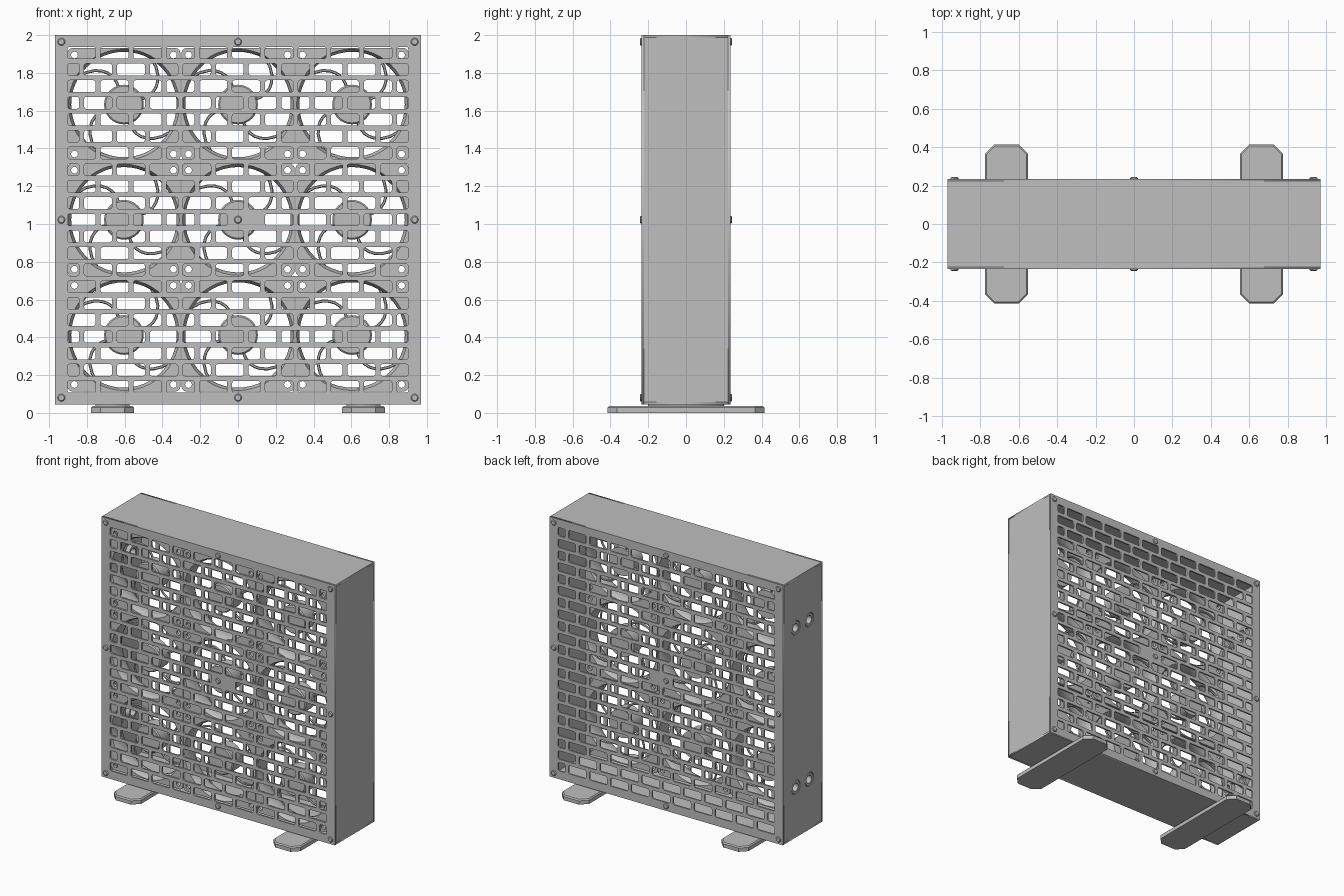
import bpy, bmesh
from math import sin, cos, pi

if "Cube" in bpy.data.objects:
    bpy.data.objects.remove(bpy.data.objects["Cube"])

GREY = (0.52, 0.52, 0.52, 1)
mat = bpy.data.materials.new("plain grey")
mat.use_nodes = True
mat.diffuse_color = GREY
mat.node_tree.nodes["Principled BSDF"].inputs["Base Color"].default_value = GREY

HW, HD, Z0, Z1 = 0.97, 0.235, 0.045, 2.0     # case half width, half depth, bottom, top
MID, HH = (Z0 + Z1) / 2, (Z1 - Z0) / 2
SKIN = 0.012
FRONT = (pi / 2, 0, 0)                       # local +z faces the front
SIDE = (pi / 2, 0, pi / 2)                   # local +z faces +x
made = []


def place(name, mesh, loc=(0, 0, 0), rot=(0, 0, 0)):
    if not mesh.materials:
        mesh.materials.append(mat)
    ob = bpy.data.objects.new(name, mesh)
    bpy.context.scene.collection.objects.link(ob)
    ob.location, ob.rotation_euler = loc, rot
    made.append(ob)
    return ob


def curve_mesh(name, curve):
    tmp = bpy.data.objects.new(name, curve)
    bpy.context.scene.collection.objects.link(tmp)
    mesh = bpy.data.meshes.new_from_object(
        tmp.evaluated_get(bpy.context.evaluated_depsgraph_get()))
    bpy.data.objects.remove(tmp)
    mesh.name = name
    return mesh


def add_spline(curve, pts, closed=True):
    s = curve.splines.new('POLY')
    s.points.add(len(pts) - 1)
    for p, co in zip(s.points, pts):
        p.co = (*co, 0, 1)
    s.use_cyclic_u = closed


def plate(name, loops, thick):
    """Flat sheet: the first loop is the outline, the rest are holes."""
    c = bpy.data.curves.new(name, 'CURVE')
    c.dimensions, c.fill_mode, c.extrude = '2D', 'BOTH', thick / 2
    for pts in loops:
        add_spline(c, pts)
    return curve_mesh(name, c)


def circle(x, y, r, n=24):
    return [(x + r * cos(2 * pi * i / n), y + r * sin(2 * pi * i / n)) for i in range(n)]


def rect(x, y, hw, hh, r=0.0, n=3):
    if not r:
        return [(x - hw, y - hh), (x + hw, y - hh), (x + hw, y + hh), (x - hw, y + hh)]
    pts = []
    for q, (sx, sy) in enumerate([(1, 1), (-1, 1), (-1, -1), (1, -1)]):
        for i in range(n + 1):
            a = (q + i / n) * pi / 2
            pts.append((x + sx * (hw - r) + r * cos(a), y + sy * (hh - r) + r * sin(a)))
    return pts


def lathe(name, profile, closed=False, n=48):
    bm = bmesh.new()
    rings = [[bm.verts.new((x, y, z)) for x, y in circle(0, 0, r, n)] for r, z in profile]
    for k in range(len(rings) if closed else len(rings) - 1):
        a, b = rings[k], rings[(k + 1) % len(rings)]
        for i in range(n):
            j = (i + 1) % n
            bm.faces.new((a[i], a[j], b[j], b[i]))
    if not closed:
        bm.faces.new(rings[0])
        bm.faces.new(rings[-1])
    bmesh.ops.recalc_face_normals(bm, faces=bm.faces)
    mesh = bpy.data.meshes.new(name)
    bm.to_mesh(mesh)
    bm.free()
    return mesh


# Brick-pattern grilles, front and back
ROWS, PITCH_X, PITCH_Z, SLOT_H, GAP = 21, 0.1743, 0.0884, 0.063, 0.0265
FULL, HALF = PITCH_X - GAP, PITCH_X / 2 - GAP
loops = [rect(0, 0, HW, HH)]
for row in range(ROWS):
    widths = [FULL] * 10 + [HALF]
    if row % 2:
        widths.reverse()
    x = -0.902
    for w in widths:
        # the middle slot stays solid to carry the centre screw
        if not (row == ROWS // 2 and x < 0 < x + w):
            loops.append(rect(x + w / 2, (ROWS // 2 - row) * PITCH_Z, w / 2, SLOT_H / 2, 0.012))
        x += w + GAP
grille = plate("grille", loops, SKIN)
place("front_grille", grille, (0, -HD + SKIN / 2, MID), FRONT)
place("back_grille", grille, (0, HD - SKIN / 2, MID), FRONT)

# Case walls, with four port holes in the right wall
inner_d = HD - SKIN
cap = plate("cap_panel", [rect(0, 0, HW, inner_d)], SKIN)
place("top_panel", cap, (0, 0, Z1 - SKIN / 2))
place("bottom_panel", cap, (0, 0, Z0 + SKIN / 2))
wall = rect(0, 0, inner_d, HH - SKIN)
ports = [(y, z) for y in (-0.08, 0.08) for z in (-0.6, 0.6)]
place("left_panel", plate("left_panel", [wall], SKIN), (HW - SKIN / 2, 0, MID), SIDE)
place("right_panel", plate("right_panel", [wall] + [circle(y, z, 0.052) for y, z in ports], SKIN),
      (-HW + SKIN / 2, 0, MID), SIDE)
fitting = lathe("port_fitting", [(0.048, -0.02), (0.048, 0.02), (0.03, 0.02), (0.03, -0.02)], True, 24)
for y, z in ports:
    place("port_fitting", fitting, (-HW + 0.022, y, MID + z), SIDE)

# Domed screws on both grilles
screw = lathe("screw", [(0.02, -0.004), (0.02, 0.004), (0.015, 0.009)], n=16)
for sx in (-1, 0, 1):
    for sz in (-1, 0, 1):
        for sy in (-1, 1):
            place("screw", screw, (sx * 0.935, sy * HD, MID + sz * 0.942), (-sy * pi / 2, 0, 0))

# Fan parts: flanges with corner holes, flared ring, hub and curved struts
corners = [circle(sx * 0.262, sy * 0.262, 0.018, 12) for sx in (-1, 1) for sy in (-1, 1)]
flange = plate("fan_flange", [rect(0, 0, 0.3, 0.3, 0.03), circle(0, 0, 0.294, 48)] + corners, 0.02)
ring = lathe("fan_ring", [(0.294, 0.0625), (0.284, 0.045), (0.279, 0.02), (0.279, -0.02),
                          (0.284, -0.045), (0.294, -0.0625), (0.298, -0.0625), (0.298, 0.0625)], True)
hub = lathe("fan_hub", [(0.105, -0.0625), (0.105, 0.045), (0.097, 0.053)], n=32)
c = bpy.data.curves.new("fan_struts", 'CURVE')
c.dimensions, c.bevel_depth, c.bevel_resolution = '3D', 0.008, 1
for k in range(4):
    arc = []
    for i in range(9):
        t = i / 8
        r, a = 0.095 + 0.192 * t, k * pi / 2 + 0.3 + 0.75 * t * t
        arc.append((r * cos(a), r * sin(a)))
    add_spline(c, arc, False)
struts = curve_mesh("fan_struts", c)

FAN_Y = -0.158
for col in (-1, 0, 1):
    for row in (-1, 0, 1):
        fx, fz = col * 0.604, MID + row * 0.61
        place("fan_front_flange", flange, (fx, FAN_Y - 0.052, fz), FRONT)
        place("fan_back_flange", flange, (fx, FAN_Y + 0.052, fz), FRONT)
        place("fan_ring", ring, (fx, FAN_Y, fz), FRONT)
        place("fan_hub", hub, (fx, FAN_Y, fz), FRONT)
        place("fan_struts", struts, (fx, FAN_Y + 0.05, fz), FRONT)

# Feet: long pads with clipped corners and a bevelled rim
FX, FY, CUT = 0.113, 0.415, 0.05
outline = [(FX - CUT, -FY), (FX, CUT - FY), (FX, FY - CUT), (FX - CUT, FY)]
outline += [(-x, -y) for x, y in outline]
bm = bmesh.new()
base = bm.faces.new([bm.verts.new((x, y, 0)) for x, y in outline])
top = bmesh.ops.extrude_face_region(bm, geom=[base])["geom"]
bmesh.ops.translate(bm, verts=[v for v in top if isinstance(v, bmesh.types.BMVert)], vec=(0, 0, 0.036))
bmesh.ops.recalc_face_normals(bm, faces=bm.faces)
rim = [e for e in bm.edges if all(v.co.z > 0.03 for v in e.verts)]
bmesh.ops.bevel(bm, geom=rim, offset=0.008, segments=1, affect='EDGES')
foot = bpy.data.meshes.new("foot")
bm.to_mesh(foot)
bm.free()
spacer = plate("foot_spacer", [rect(0, 0, 0.09, 0.2)], 0.012)
for side, sx in (("left", 1), ("right", -1)):
    place(side + "_foot", foot, (sx * 0.664, 0, 0))
    place(side + "_foot_spacer", spacer, (sx * 0.664, 0, 0.04))

# Smooth the round parts while keeping edges crisp
bpy.ops.object.select_all(action='DESELECT')
for ob in made:
    if ob.name.startswith(("fan_ring", "fan_hub", "fan_struts", "port", "screw")):
        ob.select_set(True)
        bpy.context.view_layer.objects.active = ob
bpy.ops.object.shade_smooth_by_angle(angle=pi / 6)
